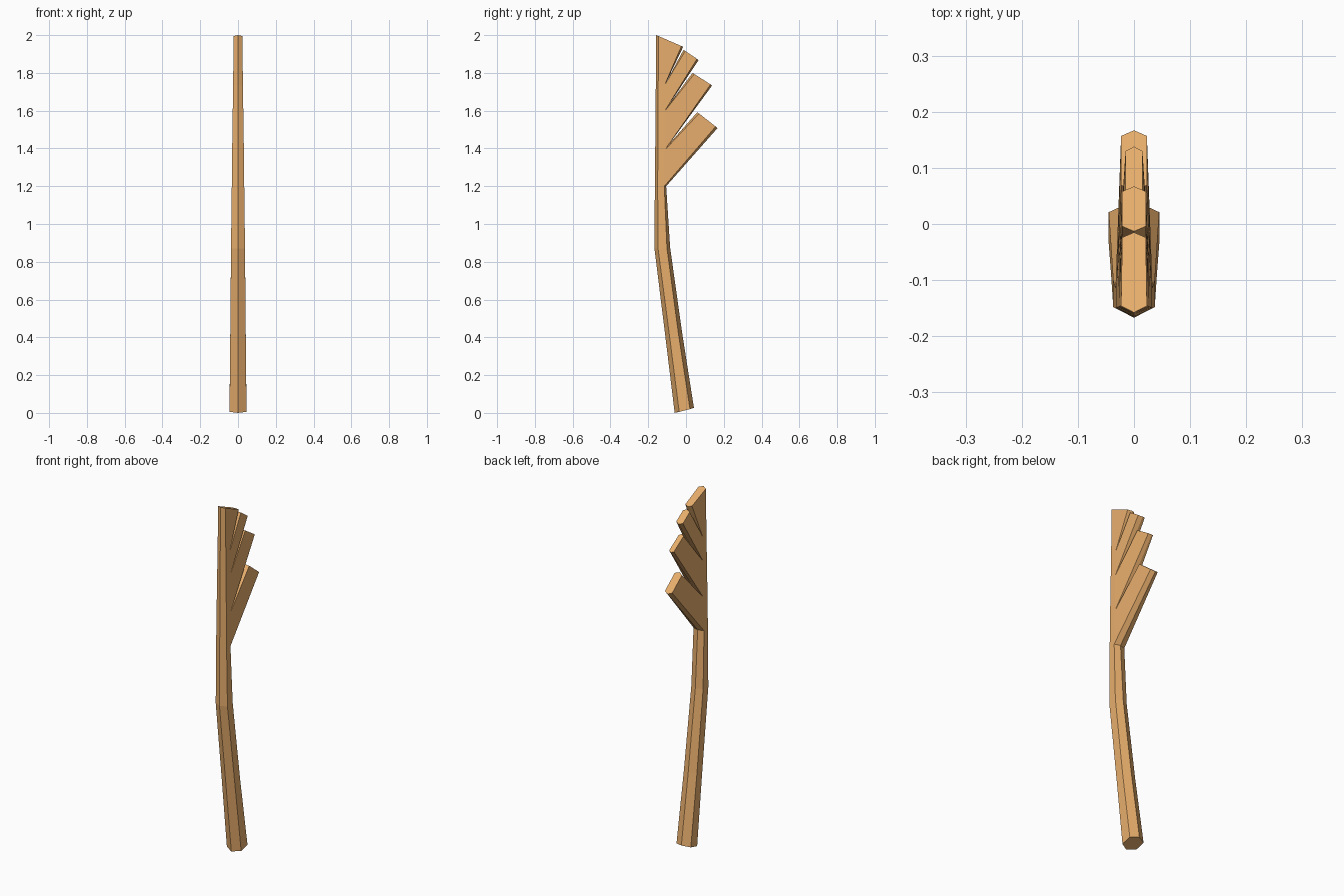
import bpy, bmesh

# Each station: ridge (y, z) on the centre plane, shoulder (y, z), half width in x
front = [
    (-.060, .000, -.036, .006, .045),
    (-.110, .410, -.088, .413, .041),
    (-.167, .870, -.148, .870, .037),
    (-.165, 1.20, -.150, 1.20, .033),
    (-.163, 1.39, -.149, 1.39, .031),
    (-.161, 1.597, -.148, 1.597, .028),
    (-.160, 1.735, -.147, 1.735, .026),
    (-.158, 2.00, -.146, 1.995, .023),
]
back = [
    (-.015, 1.938, -.024, 1.942, .021),   # 8 top tooth, lower corner
    (-.104, 1.752, -.113, 1.735, .026),   # 9 notch
    (-.013, 1.922, -.004, 1.916, .021),   # 10 second tooth
    (.067, 1.868, .058, 1.874, .021),     # 11
    (-.104, 1.614, -.113, 1.597, .028),   # 12 notch
    (.035, 1.800, .044, 1.794, .015),     # 13 third tooth
    (.138, 1.733, .130, 1.739, .015),     # 14
    (-.104, 1.407, -.113, 1.390, .031),   # 15 notch
    (.060, 1.592, .069, 1.585, .023),     # 16 lowest tooth
    (.167, 1.508, .157, 1.516, .023),     # 17
    (-.105, 1.20, -.115, 1.20, .033),     # 18 top of the grip
    (-.084, .875, -.101, .874, .037),     # 19
    (-.020, .420, -.040, .418, .041),     # 20
    (.042, .027, .021, .020, .045),       # 21
]
stations = front + back
n = len(stations)

bm = bmesh.new()
ridge = [bm.verts.new((0, s[0], s[1])) for s in stations]
left = [bm.verts.new((-s[4], s[2], s[3])) for s in stations]
right = [bm.verts.new((s[4], s[2], s[3])) for s in stations]

# Bevelled rim around the outline, with flat hexagonal ends
ends = {7, 10, 13, 16, 21}
for i in range(n):
    j = (i + 1) % n
    if i in ends:
        bm.faces.new((ridge[i], left[i], left[j], ridge[j], right[j], right[i]))
    else:
        bm.faces.new((ridge[i], left[i], left[j], ridge[j]))
        bm.faces.new((ridge[j], right[j], right[i], ridge[i]))

# Side panels: grip, spine and teeth, mirrored left and right
panels = [(0, 1, 20, 21), (1, 2, 19, 20), (2, 3, 18, 19),
          (3, 4, 15, 18), (4, 5, 12, 15), (5, 6, 9, 12), (6, 7, 8, 9),
          (9, 10, 11, 12), (12, 13, 14, 15), (15, 16, 17, 18)]
for p in panels:
    for side in (left, right):
        bm.faces.new([side[k] for k in p])
bmesh.ops.recalc_face_normals(bm, faces=bm.faces[:])

mesh = bpy.data.meshes.new("toothed_staff")
bm.to_mesh(mesh)
bm.free()
staff = bpy.data.objects.new("toothed_staff", mesh)
bpy.context.collection.objects.link(staff)

# Light wood colour
wood = bpy.data.materials.new("wood")
wood.diffuse_color = (.80, .42, .15, 1)
mesh.materials.append(wood)
